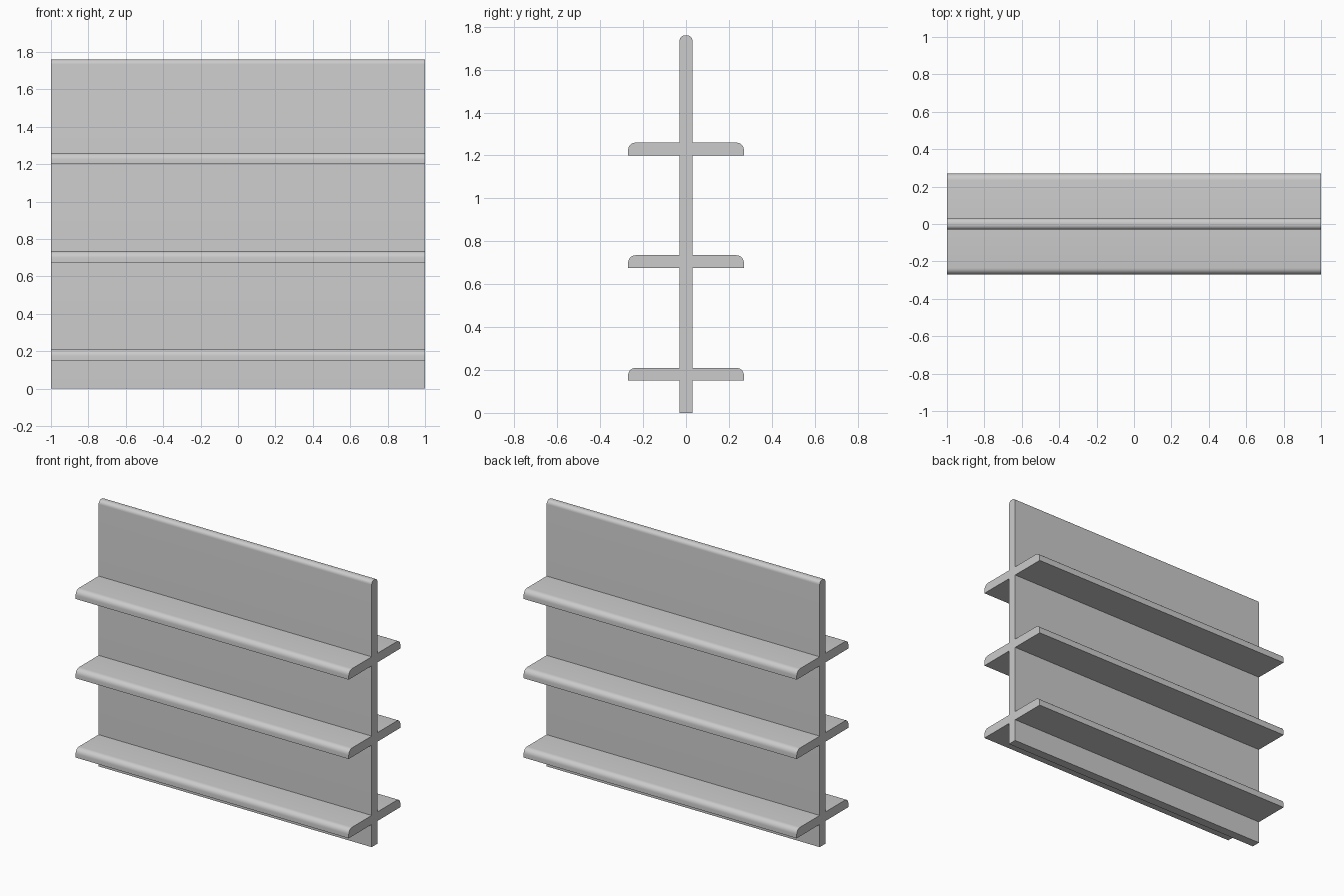
import bpy, bmesh
from math import sin, cos, pi, radians

if "Cube" in bpy.data.objects:
    bpy.data.objects.remove(bpy.data.objects["Cube"])

HALF_LEN = 1.0
HALF_THICK = 0.03
HEIGHT = 1.76
SHELF_OUT = 0.27
SHELF_THICK = 0.06


def corner(cy, cz, r_y, r_z, a0, a1, steps=6):
    """Rounded corner points in the y-z plane."""
    angles = [a0 + (a1 - a0) * i / steps for i in range(steps + 1)]
    return [(cy + r_y * cos(a), cz + r_z * sin(a)) for a in angles]


def extrude_profile(name, profile):
    """Run a closed y-z profile along the full length in x."""
    bm = bmesh.new()
    face = bm.faces.new([bm.verts.new((-HALF_LEN, y, z)) for y, z in profile])
    ext = bmesh.ops.extrude_face_region(bm, geom=[face], use_keep_orig=True)
    verts = [g for g in ext["geom"] if isinstance(g, bmesh.types.BMVert)]
    bmesh.ops.translate(bm, verts=verts, vec=(2 * HALF_LEN, 0, 0))
    bmesh.ops.recalc_face_normals(bm, faces=bm.faces)
    mesh = bpy.data.meshes.new(name)
    bm.to_mesh(mesh)
    bm.free()
    obj = bpy.data.objects.new(name, mesh)
    bpy.context.collection.objects.link(obj)
    bpy.ops.object.select_all(action="DESELECT")
    obj.select_set(True)
    bpy.context.view_layer.objects.active = obj
    bpy.ops.object.shade_smooth_by_angle(angle=radians(30))
    return obj


# Upright panel with rounded top edges
r = 0.025
flat = HALF_THICK - r
panel = [(-HALF_THICK, 0), (HALF_THICK, 0)]
panel += corner(flat, HEIGHT - r, r, r, 0, pi / 2)
panel += corner(-flat, HEIGHT - r, r, r, pi / 2, pi)
extrude_profile("upright_panel", panel)

# Shelf pairs: rounded upper front edge, mirrored to the other side
r = 0.035
for name, z in (("lower", 0.15), ("middle", 0.675), ("upper", 1.2)):
    top = z + SHELF_THICK
    profile = [(HALF_THICK, z), (SHELF_OUT, z)]
    profile += corner(SHELF_OUT - r, top - r, r, r, 0, pi / 2)
    profile += [(HALF_THICK, top)]
    shelf = extrude_profile(name + "_shelf_pair", profile)
    mirror = shelf.modifiers.new("mirror", "MIRROR")
    mirror.use_axis = (False, True, False)
    mirror.use_mirror_merge = False
